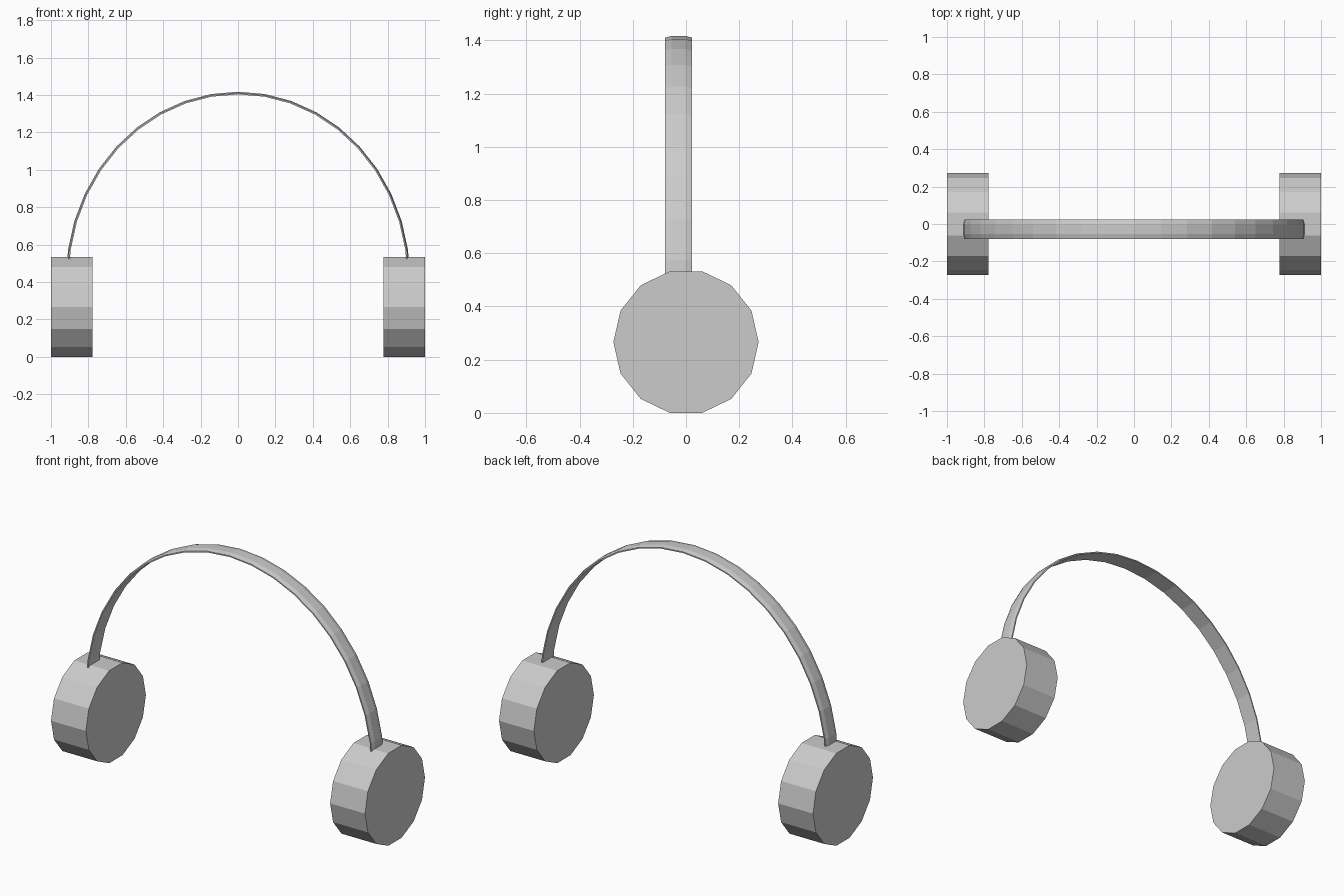
import bpy, bmesh, math

cube = bpy.data.objects.get("Cube")
if cube:
    bpy.data.objects.remove(cube, do_unlink=True)

grey = bpy.data.materials.new("light_grey")
grey.use_nodes = True
color = (0.6, 0.6, 0.6, 1)
grey.diffuse_color = color
grey.node_tree.nodes["Principled BSDF"].inputs["Base Color"].default_value = color

# Ear cups: fourteen-sided drums lying along x
RADIUS, WIDTH = 0.273, 0.222
CUP_Z = RADIUS * math.cos(math.pi / 14)
for side, name in ((1, "left_ear_cup"), (-1, "right_ear_cup")):
    bpy.ops.mesh.primitive_cylinder_add(
        vertices=14, radius=RADIUS, depth=WIDTH,
        location=(side * (1 - WIDTH / 2), 0, CUP_Z),
        rotation=(0, math.pi / 2, 0))
    cup = bpy.context.object
    cup.name = name
    cup.data.materials.append(grey)

# Headband: thin crowned strip swept along a half ellipse, ends sunk in the cups
SPAN, RISE, BASE_Z, BAND_Y = 0.92, 1.0, 0.417, -0.028
STEPS = 20
section = [(-0.051, -0.007), (-0.026, 0), (0.026, 0), (0.051, -0.007),
           (0.051, -0.014), (-0.051, -0.014)]  # (across, outward)
bm = bmesh.new()
rings = []
for i in range(STEPS + 1):
    a = math.pi * i / STEPS
    rings.append([bm.verts.new(((SPAN + out) * math.cos(a), BAND_Y + across,
                                BASE_Z + (RISE + out) * math.sin(a)))
                  for across, out in section])
for r, s in zip(rings, rings[1:]):
    for j in range(len(section)):
        k = (j + 1) % len(section)
        bm.faces.new((r[j], r[k], s[k], s[j]))
bm.faces.new(rings[0])
bm.faces.new(rings[-1])
bmesh.ops.recalc_face_normals(bm, faces=bm.faces)
mesh = bpy.data.meshes.new("headband")
bm.to_mesh(mesh)
bm.free()
mesh.materials.append(grey)
bpy.context.collection.objects.link(bpy.data.objects.new("headband", mesh))
